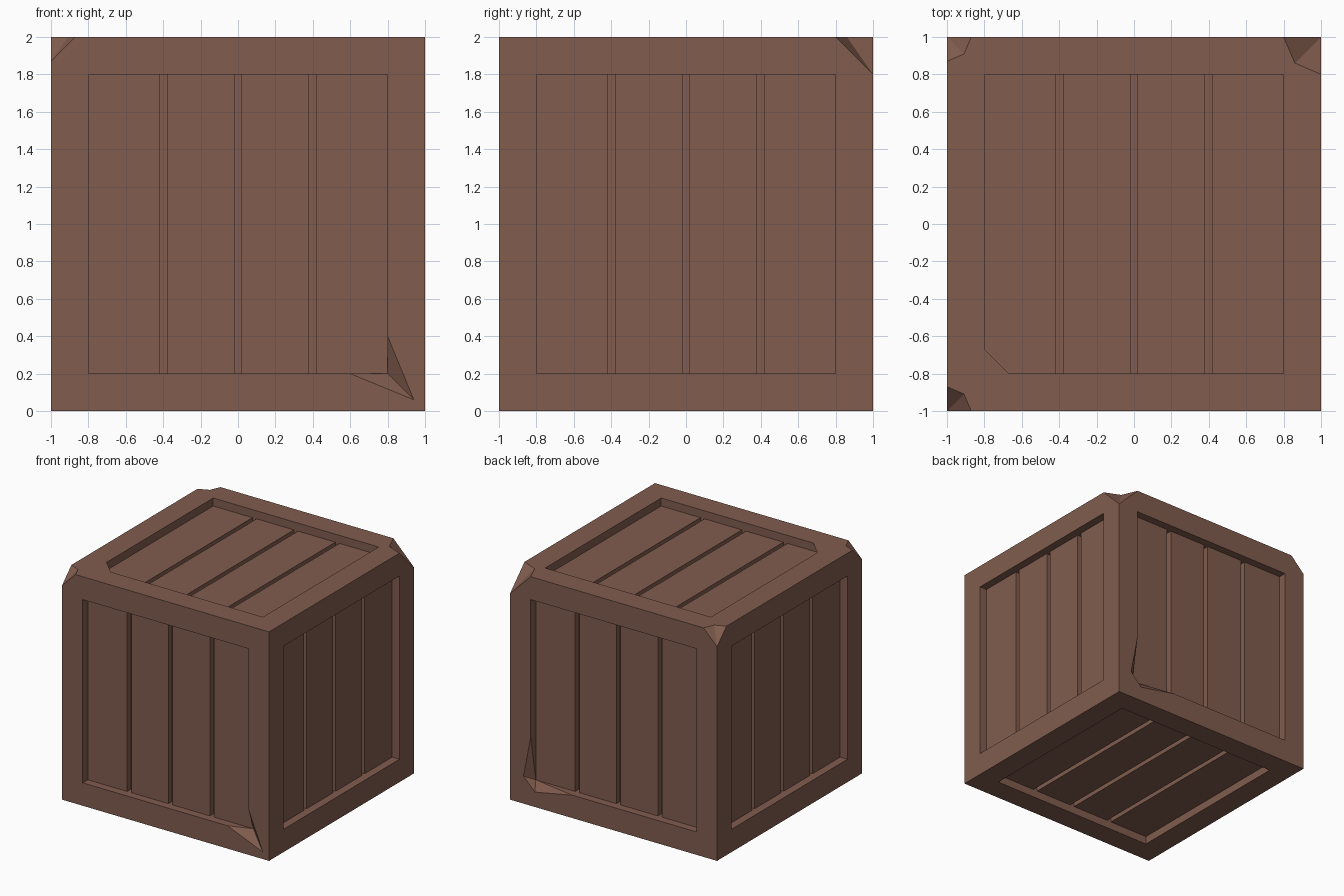
import bpy, bmesh
from mathutils import Vector as V

if "Cube" in bpy.data.objects:
    bpy.data.objects.remove(bpy.data.objects["Cube"])

IN, DEPTH, GROOVE, GAP = 0.8, 0.07, 0.05, 0.02

wood = bpy.data.materials.new("brown_wood")
wood.diffuse_color = (0.22, 0.108, 0.077, 1)
wood.use_nodes = True
wood.node_tree.nodes["Principled BSDF"].inputs["Base Color"].default_value = wood.diffuse_color


def finish(bm, name):
    bmesh.ops.remove_doubles(bm, verts=bm.verts, dist=1e-4)
    me = bpy.data.meshes.new(name)
    bm.to_mesh(me)
    bm.free()
    me.materials.append(wood)
    ob = bpy.data.objects.new(name, me)
    bpy.context.collection.objects.link(ob)


def face(bm, pts, toward):
    """Add a polygon whose normal looks toward a reference point."""
    f = bm.faces.new([bm.verts.new(p) for p in pts])
    f.normal_update()
    if f.normal.dot(V(toward) - f.calc_center_median()) < 0:
        f.normal_flip()


X, Y, Z = V((1, 0, 0)), V((0, 1, 0)), V((0, 0, 1))
# Sides: right axis, up axis, and chip size at corners (--, +-, ++, -+)
SIDES = {
    "front": (X, Z, (0, 0, 0, .13)),
    "right": (Y, Z, (0, 0, .2, 0)),
    "back": (-X, Z, (0, 0, .13, .2)),
    "left": (-Y, Z, (0, 0, .13, .13)),
    "top": (X, Y, (.13, 0, .2, .13)),
    "bottom": (X, -Y, (0, 0, 0, 0)),
}
CORNERS = [(-1, -1), (1, -1), (1, 1), (-1, 1)]
# Broken inner corners of the frame: (side, corner index) -> rim points
BREAKS = {
    ("front", 1): [(.6, -.8), (.94, -.94), (.8, -.6)],
    ("back", 0): [(-.8, -.4), (-.87, -.76), (-.76, -.87), (-.4, -.8)],
    ("top", 0): [(-.8, -.67), (-.67, -.8)],
}


def outer_loop(cuts, notch):
    loop = []
    for (a, b), c in zip(CORNERS, cuts):
        if not c:
            loop.append((a, b))
            continue
        pts = [(a, b * (1 - c)), (a * (1 - c), b)]
        if notch:
            pts.insert(1, (a * (1 - .7 * c), b * (1 - .7 * c)))
        loop += pts if a * b > 0 else pts[::-1]
    return loop


frame = bmesh.new()
for name, (u, v, cuts) in SIDES.items():
    n = u.cross(v)

    def P(a, b, d=0):
        return V((0, 0, 1)) + u * a + v * b + n * (1 - d)

    # Flat rim between outer outline and panel opening
    rims = [BREAKS.get((name, i), [(a * IN, b * IN)]) for i, (a, b) in enumerate(CORNERS)]
    edges = []
    for loop in (outer_loop(cuts, name == "top"), sum(rims, [])):
        vs = [frame.verts.new(P(*p)) for p in loop]
        edges += [frame.edges.new((vs[i - 1], vs[i])) for i in range(len(vs))]
    res = bmesh.ops.triangle_fill(frame, edges=edges, use_beauty=True, normal=n)
    for f in res["geom"]:
        if isinstance(f, bmesh.types.BMFace):
            f.normal_update()
            if f.normal.dot(n) < 0:
                f.normal_flip()

    # Walls of the recess, with splinter facets at broken corners
    mid = P(0, 0, DEPTH / 2)
    for i in range(4):
        j = (i + 1) % 4
        low = [P(CORNERS[k][0] * IN, CORNERS[k][1] * IN, DEPTH) for k in (i, j)]
        face(frame, [P(*rims[i][-1]), P(*rims[j][0]), low[1], low[0]], mid)
        for p, q in zip(rims[i], rims[i][1:]):
            face(frame, [P(*p), P(*q), low[0]], mid)

    # Plank panel: grooved profile swept along the side
    prof = [(-IN, DEPTH)]
    for c in (-.4, 0, .4):
        prof += [(c - GAP, DEPTH), (c - GAP, DEPTH + GROOVE),
                 (c + GAP, DEPTH + GROOVE), (c + GAP, DEPTH)]
    prof.append((IN, DEPTH))
    planks = bmesh.new()
    for k, (p, q) in enumerate(zip(prof, prof[1:])):
        ref = P((-.4, 0, .4)[min(k // 4, 2)], 0, DEPTH) if k % 4 in (1, 3) else P(0, 0, -2)
        face(planks, [P(p[0], -IN, p[1]), P(q[0], -IN, q[1]),
                      P(q[0], IN, q[1]), P(p[0], IN, p[1])], ref)
    for c in (-.4, 0, .4):
        for s in (-IN, IN):
            face(planks, [P(c - GAP, s, DEPTH), P(c + GAP, s, DEPTH),
                          P(c + GAP, s, DEPTH + GROOVE), P(c - GAP, s, DEPTH + GROOVE)], mid)
    finish(planks, name + "_planks")

# Chipped outer corners at the top
for (a, b), c in zip(CORNERS, SIDES["top"][2]):
    if c:
        tip = V((a, b, 2 - c))
        notch = V((a * (1 - .7 * c), b * (1 - .7 * c), 2))
        for end in (V((a, b * (1 - c), 2)), V((a * (1 - c), b, 2))):
            face(frame, [tip, notch, end], (a, b, 2))
finish(frame, "crate_frame")
